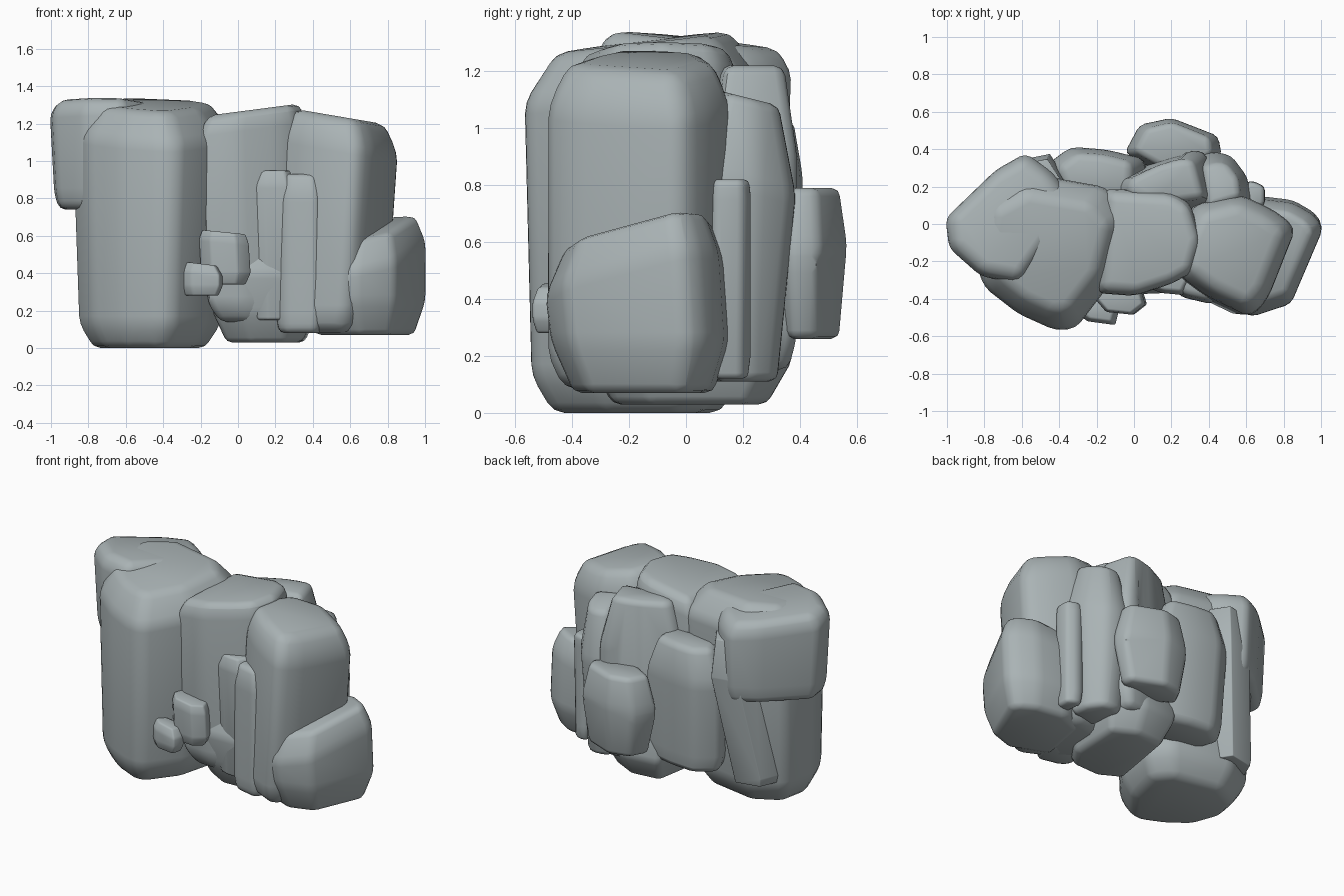
import bpy
import bmesh
from mathutils import Vector

old_cube = bpy.data.objects.get("Cube")
if old_cube:
    bpy.data.objects.remove(old_cube, do_unlink=True)

# One stone colour for the whole cluster
stone = bpy.data.materials.new("blue_grey_stone")
stone.use_nodes = True
stone.diffuse_color = (0.40, 0.45, 0.46, 1)
stone.node_tree.nodes["Principled BSDF"].inputs["Base Color"].default_value = stone.diffuse_color


def rock(name, outline, low, high, base=.75, crown=.75, waist=1, foot=.1,
         shoulder=.1, tilt=(0, 0), shift=(0, 0), soft=.05):
    """Rounded boulder: hull of four scaled copies of a footprint, with bevelled edges.
    base and crown scale the end rings, waist the lower body; tilt slopes the top,
    shift moves the lower half sideways."""
    points = [Vector(p) for p in outline]
    middle = sum(points, Vector((0, 0))) / len(points)
    rings = [(low, base, False), (low + foot, waist, False),
             (high - shoulder, 1, True), (high, crown, True)]
    bm = bmesh.new()
    for z, scale, is_upper in rings:
        for p in points:
            offset = (p - middle) * scale
            spot = middle + offset
            if is_upper:
                height = z + offset.dot(Vector(tilt))
            else:
                height = z
                spot = spot + Vector(shift)
            bm.verts.new((spot.x, spot.y, height))
    bmesh.ops.convex_hull(bm, input=bm.verts[:])
    spare = [v for v in bm.verts if not v.link_faces]
    bmesh.ops.delete(bm, geom=spare, context="VERTS")
    bmesh.ops.dissolve_limit(bm, angle_limit=.12, verts=bm.verts[:], edges=bm.edges[:])
    bmesh.ops.bevel(bm, geom=bm.edges[:], offset=soft, segments=2, profile=.5,
                    affect="EDGES", clamp_overlap=True)
    bmesh.ops.recalc_face_normals(bm, faces=bm.faces[:])
    # Smooth shading, with the strongest creases kept sharp
    for face in bm.faces:
        face.smooth = True
    for edge in bm.edges:
        edge.smooth = edge.calc_face_angle(0) < .75
    mesh = bpy.data.meshes.new(name)
    bm.to_mesh(mesh)
    bm.free()
    mesh.materials.append(stone)
    obj = bpy.data.objects.new(name, mesh)
    bpy.context.collection.objects.link(obj)
    return obj


# Tall column on the right-hand side of the model, with its overhanging cap
rock("tall_column",
     [(-.89, -.1), (-.8, -.34), (-.62, -.48), (-.42, -.57), (-.31, -.56),
      (-.11, -.3), (-.02, .05), (-.15, .2), (-.6, .28), (-.84, .15)],
     low=0, high=1.3, base=.7, waist=.89, foot=.13, shoulder=.16, crown=.72,
     tilt=(-.02, .12), shift=(-.01, -.02))
rock("overhanging_cap",
     [(-1.01, .03), (-.99, -.13), (-.82, -.28), (-.61, -.32), (-.45, -.1),
      (-.36, .18), (-.44, .28), (-.58, .38), (-.74, .29)],
     low=.74, high=1.31, base=.88, waist=.96, foot=.08, shoulder=.07, crown=.84,
     tilt=(-.03, -.1), shift=(.01, 0), soft=.035)
rock("column_back_slab",
     [(-.68, .2), (-.62, .34), (-.45, .375), (-.35, .22), (-.5, .05)],
     low=.17, high=1.14, base=.94, foot=.05, shoulder=.25, crown=.8,
     shift=(-.1, -.1), soft=.03)

# Middle block between the two big masses, and its foot
rock("middle_block",
     [(-.2, -.37), (0, -.385), (.2, -.32), (.31, -.26), (.36, -.08), (.3, .11),
      (.2, .17), (-.16, .19)],
     low=.14, high=1.28, base=.75, waist=.95, foot=.1, shoulder=.07, crown=.87,
     tilt=(.13, 0), shift=(.02, 0), soft=.04)
rock("middle_foot",
     [(-.16, -.28), (.02, -.38), (.26, -.37), (.38, -.2), (.4, .24), (.2, .34), (-.06, .31)],
     low=.03, high=.6, base=.76, foot=.16, shoulder=.2, shift=(.02, .04), soft=.03)
rock("front_splinter",
     [(.07, -.34), (.15, -.37), (.27, -.38), (.36, -.2), (.1, -.2)],
     low=.15, high=.95, base=.75, foot=.2, shoulder=.08, crown=.75, soft=.015)

# Left-hand mass: high boulder, a slab at its front corner and the low boulder
rock("left_high_boulder",
     [(.24, -.27), (.4, -.39), (.63, -.5), (.72, -.4), (.87, -.02), (.76, .07),
      (.57, .16), (.32, .1), (.25, -.05)],
     low=.08, high=1.24, base=.82, foot=.1, shoulder=.14, crown=.79,
     tilt=(-.17, 0), shift=(-.06, 0))
rock("left_front_slab",
     [(.2, -.33), (.25, -.39), (.42, -.43), (.5, -.3), (.45, -.15), (.22, -.2)],
     low=.08, high=.93, base=.88, foot=.08, shoulder=.12, crown=.8, soft=.03)
rock("left_low_boulder",
     [(.32, -.37), (.63, -.5), (.84, -.43), (.93, -.25), (1.01, -.03), (.97, .04),
      (.85, .11), (.6, .14), (.4, .06)],
     low=.07, high=.65, base=.78, foot=.18, shoulder=.15, crown=.8,
     tilt=(.17, .2), shift=(0, .02), soft=.04)

# Rocks along the back
rock("back_boulder",
     [(-.05, .38), (.03, .53), (.2, .57), (.45, .47), (.47, .36), (.2, .24)],
     low=.26, high=.79, base=.8, foot=.26, shoulder=.2, crown=.8, soft=.03)
rock("back_centre_slab",
     [(-.48, .31), (-.34, .415), (-.15, .4), (.06, .35), (.05, .1), (-.4, .1)],
     low=.2, high=1.04, base=.88, foot=.08, shoulder=.22, crown=.72,
     shift=(.02, -.03), soft=.04)
rock("back_upper_block",
     [(-.1, .24), (.12, .35), (.28, .39), (.38, .39), (.46, .1), (.1, .05), (-.11, .12)],
     low=.15, high=1.22, base=.8, foot=.12, shoulder=.32, crown=.7)
rock("back_left_slab",
     [(.3, .35), (.42, .39), (.52, .37), (.61, .25), (.63, .08), (.35, 0)],
     low=.11, high=1.1, base=.7, foot=.35, shoulder=.3, crown=.6,
     tilt=(0, -.25), shift=(0, -.02), soft=.04)
rock("back_left_chip",
     [(.58, .22), (.64, .23), (.7, .2), (.7, .1), (.6, .05)],
     low=.12, high=.82, base=.85, foot=.08, shoulder=.05, crown=.9, soft=.02)

# Two loose stones stuck on the front
rock("front_stone_upper",
     [(-.21, -.4), (-.15, -.47), (-.01, -.485), (.06, -.43), (.03, -.33), (-.18, -.3)],
     low=.34, high=.62, base=.8, foot=.06, shoulder=.05, crown=.87,
     tilt=(-.1, 0), shift=(.01, 0), soft=.01)
rock("front_stone_lower",
     [(-.31, -.47), (-.25, -.52), (-.1, -.54), (-.08, -.46), (-.14, -.4), (-.28, -.4)],
     low=.28, high=.45, base=.8, foot=.05, shoulder=.05, crown=.72,
     tilt=(-.12, 0), soft=.01)
